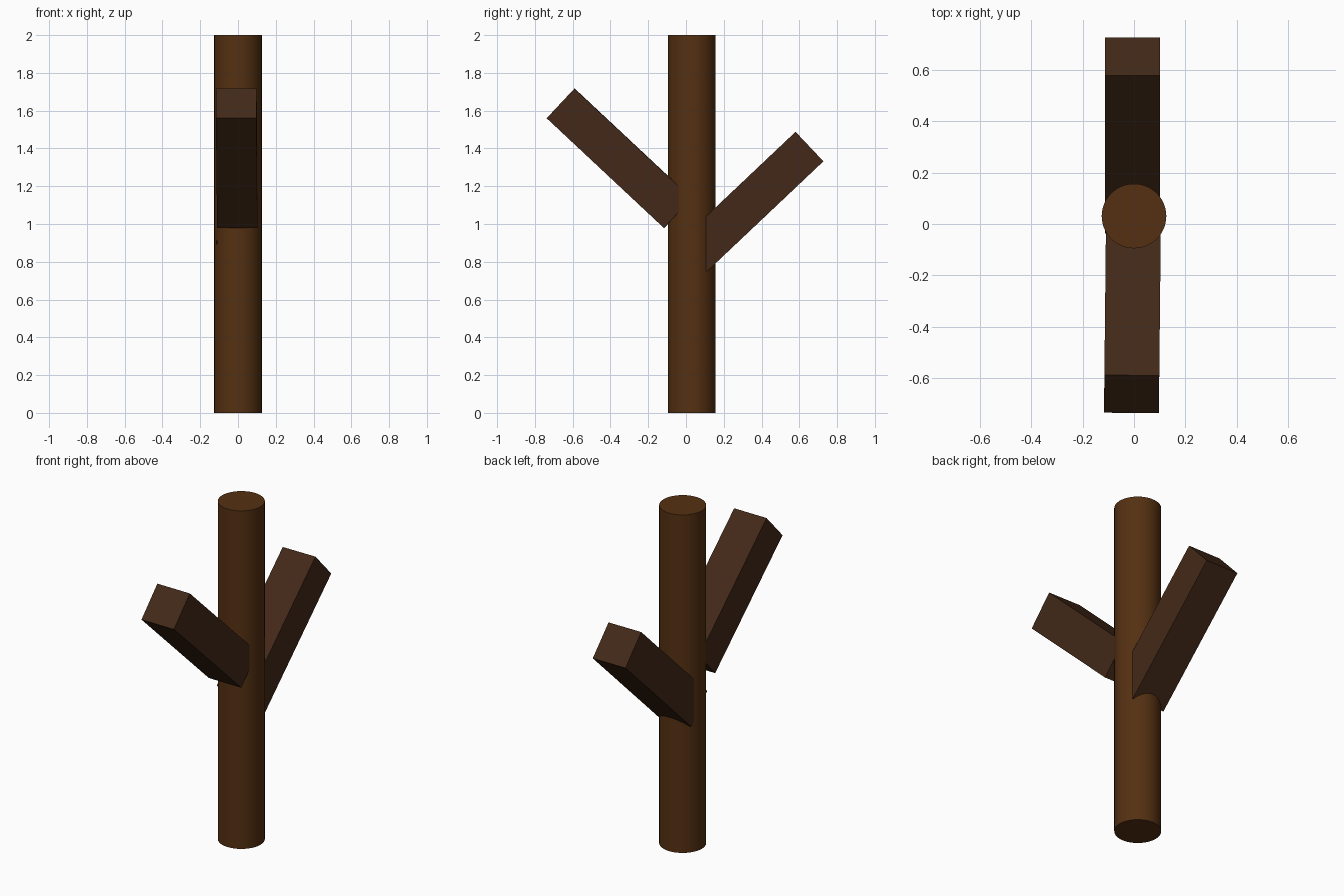
import bpy
from math import radians

if "Cube" in bpy.data.objects:
    bpy.data.objects.remove(bpy.data.objects["Cube"])


def paint(obj, name, color):
    mat = bpy.data.materials.get(name) or bpy.data.materials.new(name)
    mat.diffuse_color = color
    mat.use_nodes = True
    mat.node_tree.nodes["Principled BSDF"].inputs["Base Color"].default_value = mat.diffuse_color
    obj.data.materials.append(mat)


def branch(name, location, tilt, yaw):
    # square beam whose long axis leans away from the trunk
    bpy.ops.mesh.primitive_cube_add(size=1, location=location,
                                    rotation=(radians(tilt), 0, radians(yaw)))
    obj = bpy.context.object
    obj.name = name
    obj.scale = (0.214, 0.215, 0.85)
    paint(obj, "branch_bark", (0.055, 0.022, 0.009, 1))


# Trunk: upright round post
bpy.ops.mesh.primitive_cylinder_add(vertices=48, radius=0.126, depth=2,
                                    location=(0, 0.031, 1))
trunk = bpy.context.object
trunk.name = "trunk"
bpy.ops.object.shade_smooth_by_angle(angle=radians(30))
paint(trunk, "trunk_bark", (0.09, 0.03, 0.006, 1))

# Branches: one toward the back, one toward the front and higher
branch("back_branch", (-0.006, 0.345, 1.118), -46.6, 0)
branch("front_branch", (-0.006, -0.353, 1.348), 46.9, -0.6)
